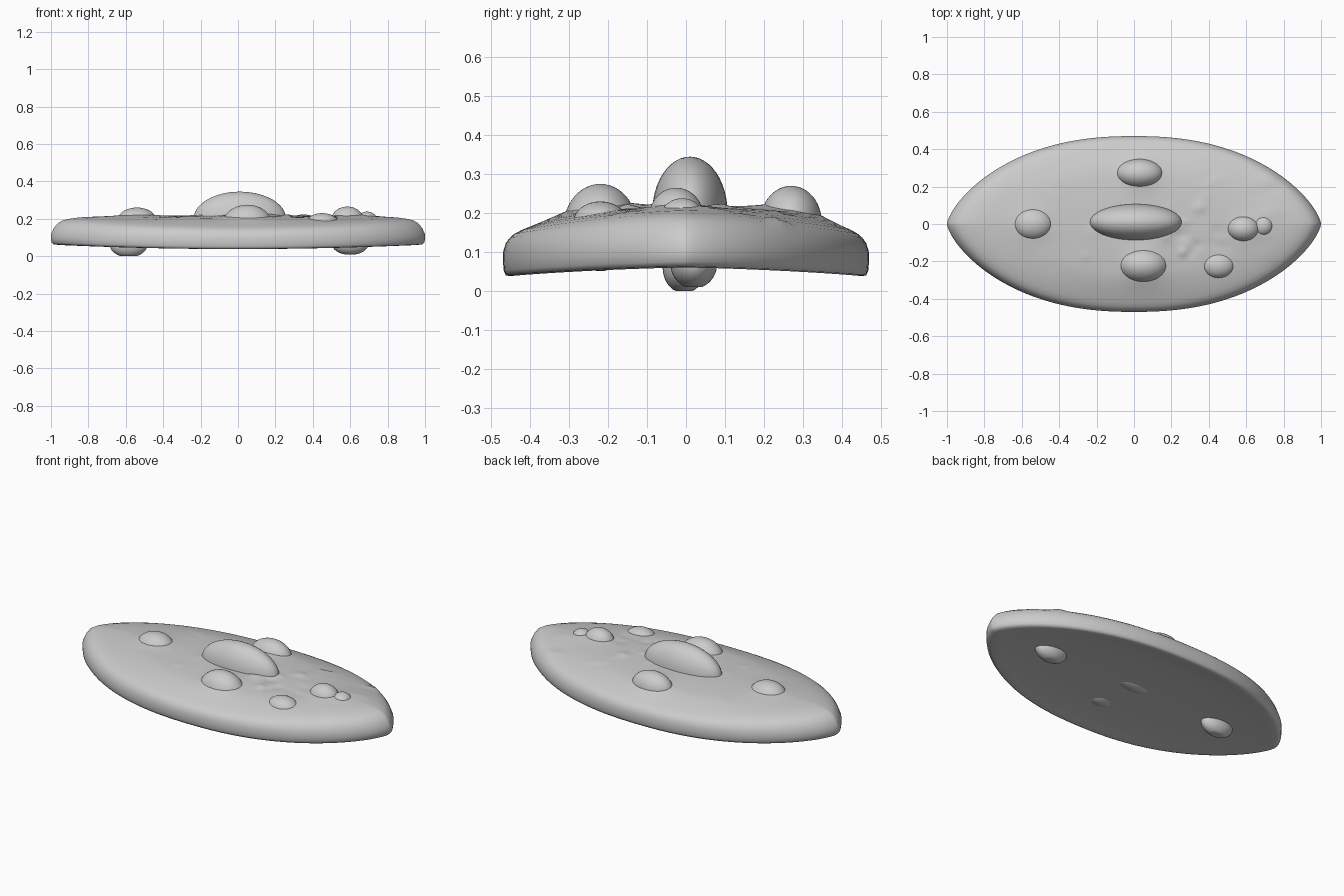
import bpy, math, random

if "Cube" in bpy.data.objects:
    bpy.data.objects.remove(bpy.data.objects["Cube"])

random.seed(4)
SEG = 144


def finish(name, verts, faces):
    mesh = bpy.data.meshes.new(name)
    mesh.from_pydata(verts, [], faces)
    mesh.polygons.foreach_set("use_smooth", [True] * len(mesh.polygons))
    obj = bpy.data.objects.new(name, mesh)
    bpy.context.collection.objects.link(obj)
    return obj


# Small weathering lumps on the upper surface: x, y, radius, height
lumps = [(random.uniform(0.15, 0.8), random.uniform(-0.2, 0.26),
          random.uniform(0.025, 0.05), random.uniform(-0.009, 0.012)) for _ in range(24)]
lumps += [(random.uniform(-0.5, -0.15), random.uniform(-0.25, 0.25),
           random.uniform(0.03, 0.05), random.uniform(-0.006, 0.012)) for _ in range(10)]
# Soft skirts that blend the large bumps into the hull
lumps += [(0.03, 0.27, 0.13, 0.02), (0.05, -0.22, 0.14, 0.02),
          (-0.54, 0, 0.13, 0.012), (0.62, -0.02, 0.12, 0.012)]


def relief(x, y):
    return sum(h * math.exp(-2 * ((x - a) ** 2 + (y - b) ** 2) / r ** 2)
               for a, b, r, h in lumps)


# Hull profile: outline scale, z toward the tips, z toward the long sides
top = [(1, .095, .075), (1, .118, .10), (.985, .15, .123), (.965, .175, .136),
       (.94, .19, .146), (.9, .20, .156), (.85, .207, .165), (.8, .21, .174),
       (.74, .212, .184), (.67, .214, .194), (.6, .215, .202)]
top += [(s / 40, .22 - .005 * s / 24, .22 - .018 * (s / 24) ** 2) for s in range(22, 0, -1)]
bottom = [(.02, .066, .066), (.3, .065, .064), (.6, .063, .059), (.8, .06, .052),
          (.9, .06, .044), (.96, .06, .038), (.985, .063, .04), (.997, .075, .053)]

verts, faces = [], []
rings = bottom + top
for k, (s, zx, zy) in enumerate(rings):
    for i in range(SEG):
        t = math.tau * i / SEG
        ox = math.cos(t)
        oy = 0.47 * max(0, 1 - abs(ox) ** 2.3) ** 0.7
        oy = math.copysign(oy, math.sin(t))
        w = ox * ox
        x, y = ox * s, oy * s
        z = zx * w + zy * (1 - w)
        if k >= len(bottom) + 4:
            z += relief(x, y)
        verts.append((x, y, z))
for k in range(len(rings) - 1):
    for i in range(SEG):
        j = (i + 1) % SEG
        faces.append((k * SEG + i, k * SEG + j, (k + 1) * SEG + j, (k + 1) * SEG + i))
faces.append(tuple(reversed(range(SEG))))
faces.append(tuple(range((len(rings) - 1) * SEG, len(rings) * SEG)))
finish("hull", verts, faces)


def blob(name, center, radii, floor=-1):
    """Smooth ellipsoid, optionally flattened at a floor height."""
    bpy.ops.mesh.primitive_uv_sphere_add(segments=48, ring_count=24)
    obj = bpy.context.object
    obj.name = name
    for v in obj.data.vertices:
        v.co = [c + r * p for c, r, p in zip(center, radii, v.co)]
        v.co.z = max(v.co.z, floor)
    bpy.ops.object.shade_smooth()


# Central canopy, showing faintly through the underside
blob("canopy", (.01, .01, .20), (.247, .097, .145))

# Bumps on the upper surface
blob("back_bump", (.03, .27, .18), (.125, .078, .09))
blob("front_bump", (.05, -.22, .163), (.135, .095, .112))
blob("left_bump", (-.54, .0, .19), (.105, .085, .07))
blob("right_bump", (.585, -.025, .19), (.088, .07, .075))
blob("right_small_bump", (.69, -.01, .19), (.055, .055, .048))
blob("right_front_bump", (.45, -.22, .175), (.088, .07, .055))

# Feet under each end
blob("left_foot", (-.585, -.005, .06), (.10, .055, .066), floor=0)
blob("right_foot", (.60, .02, .07), (.10, .06, .064), floor=.01)
